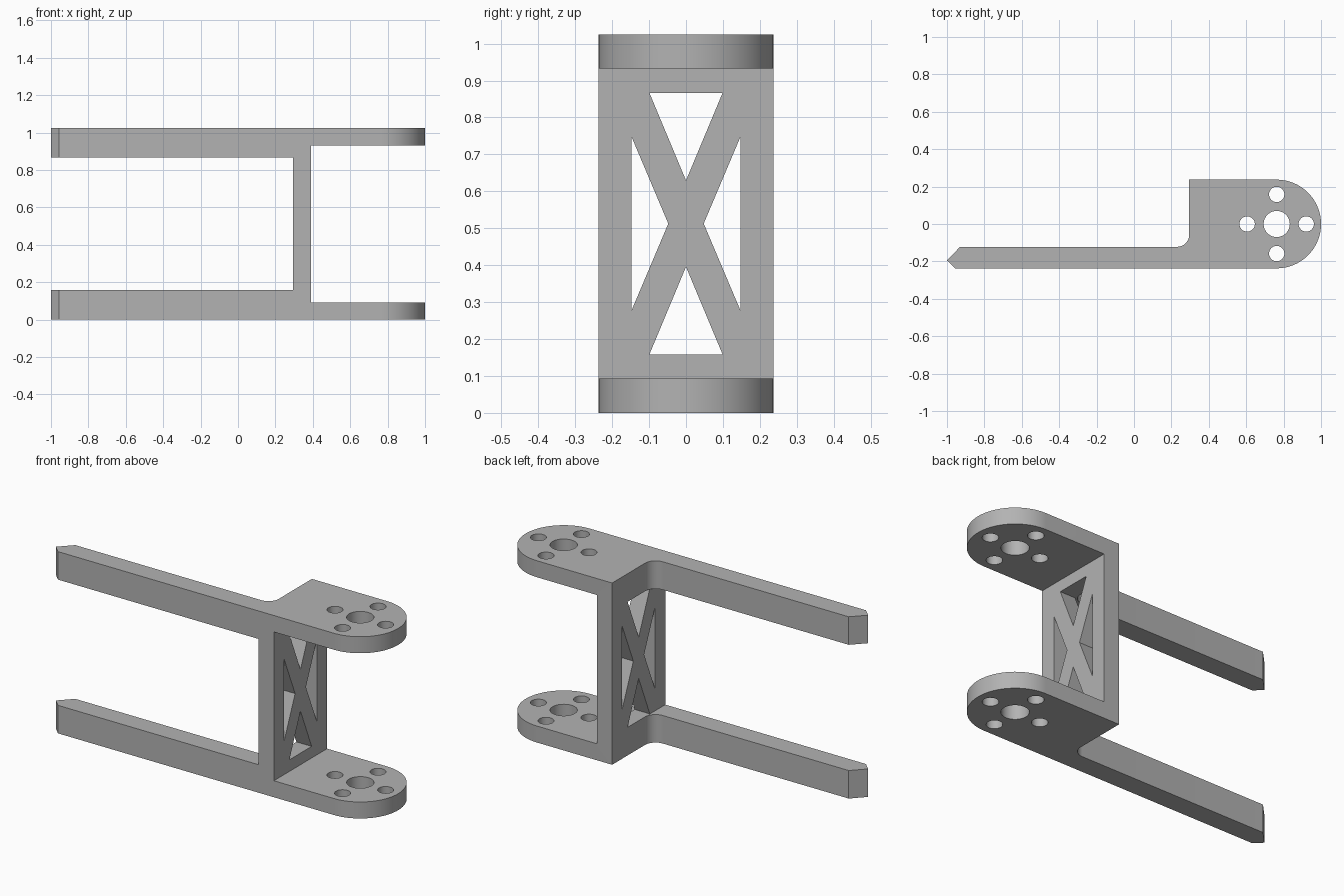
import bpy
import bmesh
from math import cos, sin, pi
from mathutils import Vector

cube = bpy.data.objects.get("Cube")
if cube:
    bpy.data.objects.remove(cube, do_unlink=True)

HEIGHT = 1.025
HALF = 0.237                # half width of the bracket
WEB_BACK, WEB_FRONT = 0.295, 0.39
HUB_X = 0.763               # centre of the rounded ends
ARM, PLATE = 0.158, 0.093   # thickness of the arms and hub plates
FILLET = 0.065
ARM_TOP = -0.122

grey = bpy.data.materials.new("grey")
grey.use_nodes = True
colour = (0.45, 0.45, 0.45, 1)
grey.diffuse_color = colour
grey.node_tree.nodes["Principled BSDF"].inputs["Base Color"].default_value = colour


def prism(name, points, direction):
    """Extrude a closed outline of 3D points along a direction."""
    bm = bmesh.new()
    face = bm.faces.new([bm.verts.new(p) for p in points])
    ext = bmesh.ops.extrude_face_region(bm, geom=[face])
    moved = [v for v in ext["geom"] if isinstance(v, bmesh.types.BMVert)]
    bmesh.ops.translate(bm, verts=moved, vec=Vector(direction))
    bmesh.ops.recalc_face_normals(bm, faces=bm.faces)
    mesh = bpy.data.meshes.new(name)
    bm.to_mesh(mesh)
    bm.free()
    obj = bpy.data.objects.new(name, mesh)
    mesh.materials.append(grey)
    bpy.context.collection.objects.link(obj)
    return obj


def arc(cx, cy, r, start, end, steps):
    angles = [start + (end - start) * i / steps for i in range(steps + 1)]
    return [(cx + r * cos(a), cy + r * sin(a)) for a in angles]


def cut(obj, cutter):
    mod = obj.modifiers.new("cut", "BOOLEAN")
    mod.operation = "DIFFERENCE"
    mod.solver = "EXACT"
    mod.object = cutter
    bpy.context.view_layer.objects.active = obj
    bpy.ops.object.modifier_apply(modifier=mod.name)
    bpy.data.objects.remove(cutter, do_unlink=True)


def side_slot(x0, x1, z0, z1):
    """Cutter through the full width, seen from the front."""
    outline = [(x0, -1, z0), (x1, -1, z0), (x1, -1, z1), (x0, -1, z1)]
    return prism("slot_cutter", outline, (0, 2, 0))


# Plan outline: pointed arm, rounded hub end, square back corner, inner fillet
outline = [(-1, -0.195), (-0.957, -HALF)]
outline += arc(HUB_X, 0, HALF, -pi / 2, pi / 2, 48)
outline += [(WEB_BACK, HALF)]
outline += arc(WEB_BACK - FILLET, ARM_TOP + FILLET, FILLET, 0, -pi / 2, 12)
outline += [(-0.93, ARM_TOP)]
bracket = prism("fork_bracket", [(x, y, 0) for x, y in outline], (0, 0, HEIGHT))

# Gap between the two arms and gap between the two hub plates
cut(bracket, side_slot(-2, WEB_BACK, ARM, HEIGHT - ARM))
cut(bracket, side_slot(WEB_FRONT, 2, PLATE, HEIGHT - PLATE))

# Centre bore and ring of four screw holes through both plates
holes = [(HUB_X, 0, 0.07)]
holes += [(x, y, 0.041) for x, y in arc(HUB_X, 0, 0.158, 0, 1.5 * pi, 3)]
for x, y, r in holes:
    ring = arc(x, y, r, 0, 2 * pi, 32)[:-1]
    cut(bracket, prism("hole_cutter", [(px, py, -1) for px, py in ring], (0, 0, 3)))

# Triangular windows leaving a cross brace in the web
mid = HEIGHT / 2
for s in (1, -1):
    end_window = [(-0.099, mid + s * 0.354), (0.099, mid + s * 0.354), (0, mid + s * 0.117)]
    side_window = [(s * 0.147, mid - 0.234), (s * 0.147, mid + 0.234), (s * 0.048, mid)]
    for tri in (end_window, side_window):
        points = [(WEB_BACK - 0.05, y, z) for y, z in tri]
        cut(bracket, prism("window_cutter", points, (0.2, 0, 0)))

bpy.ops.object.select_all(action="DESELECT")
bracket.select_set(True)
bpy.context.view_layer.objects.active = bracket
bpy.ops.object.shade_smooth_by_angle(angle=pi / 6)
